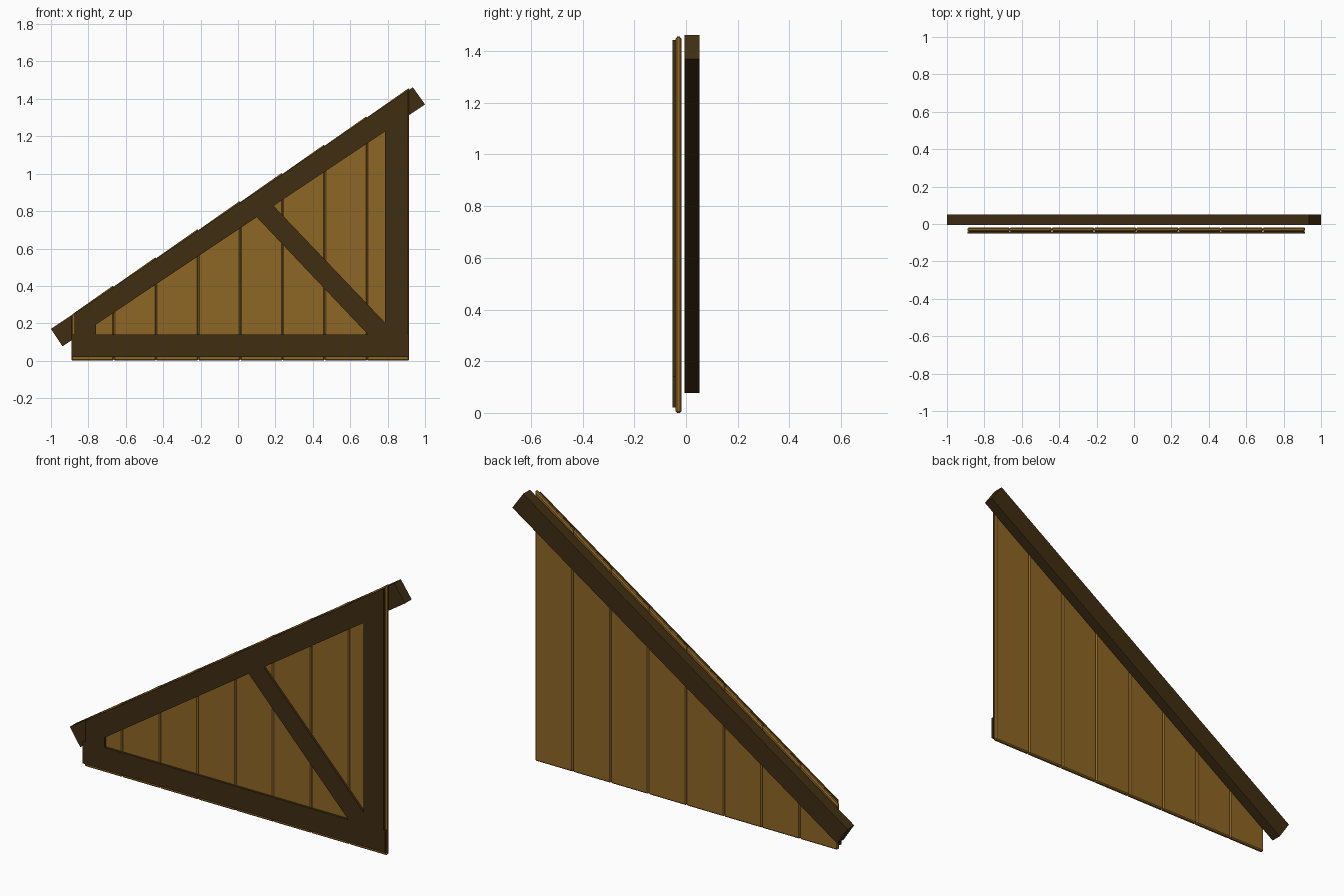
import bpy
import bmesh

if "Cube" in bpy.data.objects:
    bpy.data.objects.remove(bpy.data.objects["Cube"], do_unlink=True)


def material(name, rgb):
    m = bpy.data.materials.new(name)
    m.use_nodes = True
    m.diffuse_color = (*rgb, 1)
    m.node_tree.nodes["Principled BSDF"].inputs["Base Color"].default_value = (*rgb, 1)
    return m


plank_wood = material("golden brown wood", (0.27, 0.132, 0.018))
dark_wood = material("dark brown wood", (0.050, 0.027, 0.006))


def board(name, outline, y_front, y_back, mat, bevel=0.0):
    """Extrude an (x, z) outline from y_front to y_back."""
    bm = bmesh.new()
    face = bm.faces.new([bm.verts.new((x, y_front, z)) for x, z in outline])
    moved = bmesh.ops.extrude_face_region(bm, geom=[face])["geom"]
    verts = [v for v in moved if isinstance(v, bmesh.types.BMVert)]
    bmesh.ops.translate(bm, verts=verts, vec=(0, y_back - y_front, 0))
    bmesh.ops.recalc_face_normals(bm, faces=bm.faces)
    if bevel:
        bmesh.ops.bevel(bm, geom=bm.edges[:], offset=bevel, segments=1, affect='EDGES')
    mesh = bpy.data.meshes.new(name)
    bm.to_mesh(mesh)
    bm.free()
    mesh.materials.append(mat)
    obj = bpy.data.objects.new(name, mesh)
    bpy.context.collection.objects.link(obj)
    return obj


SLOPE = 0.668


def roof(x):
    return 0.17 + (x + 1) * SLOPE


def under(x):
    return roof(x) - 0.137


# Sloping beam behind the wall
board("rafter_beam", [(-1, 0.17), (-0.938, 0.077), (1, 1.37), (0.935, 1.462)],
      -0.005, 0.052, dark_wood)

# Vertical planks, each cut to the roof slope
LEFT, RIGHT, COUNT = -0.89, 0.915, 8
width = (RIGHT - LEFT) / COUNT
for i in range(COUNT):
    a = LEFT + i * width
    b = a + width
    board(f"plank_{i + 1}", [(a, 0), (b, 0), (b, roof(b) + 0.01), (a, roof(a) + 0.002)],
          -0.04, -0.018, plank_wood, 0.006)

# Flat trim boards on the front
TRIM = {
    "bottom_trim": [(LEFT, 0.02), (RIGHT, 0.02), (RIGHT, 0.14), (LEFT, 0.14)],
    "short_post_trim": [(-0.875, 0.14), (-0.76, 0.14), (-0.76, roof(-0.76)),
                        (-0.875, roof(-0.875))],
    "tall_post_trim": [(0.785, 0.14), (0.905, 0.14), (0.905, roof(0.905)),
                       (0.785, roof(0.785))],
    "sloping_trim": [(-0.76, under(-0.76)), (0.785, under(0.785)),
                     (0.785, roof(0.785)), (-0.76, roof(-0.76))],
    "diagonal_brace": [(0.10, under(0.10)), (0.695, 0.14), (0.785, 0.14),
                       (0.785, 0.205), (0.19, under(0.19))],
}
for name, outline in TRIM.items():
    board(name, outline, -0.052, -0.04, dark_wood)
